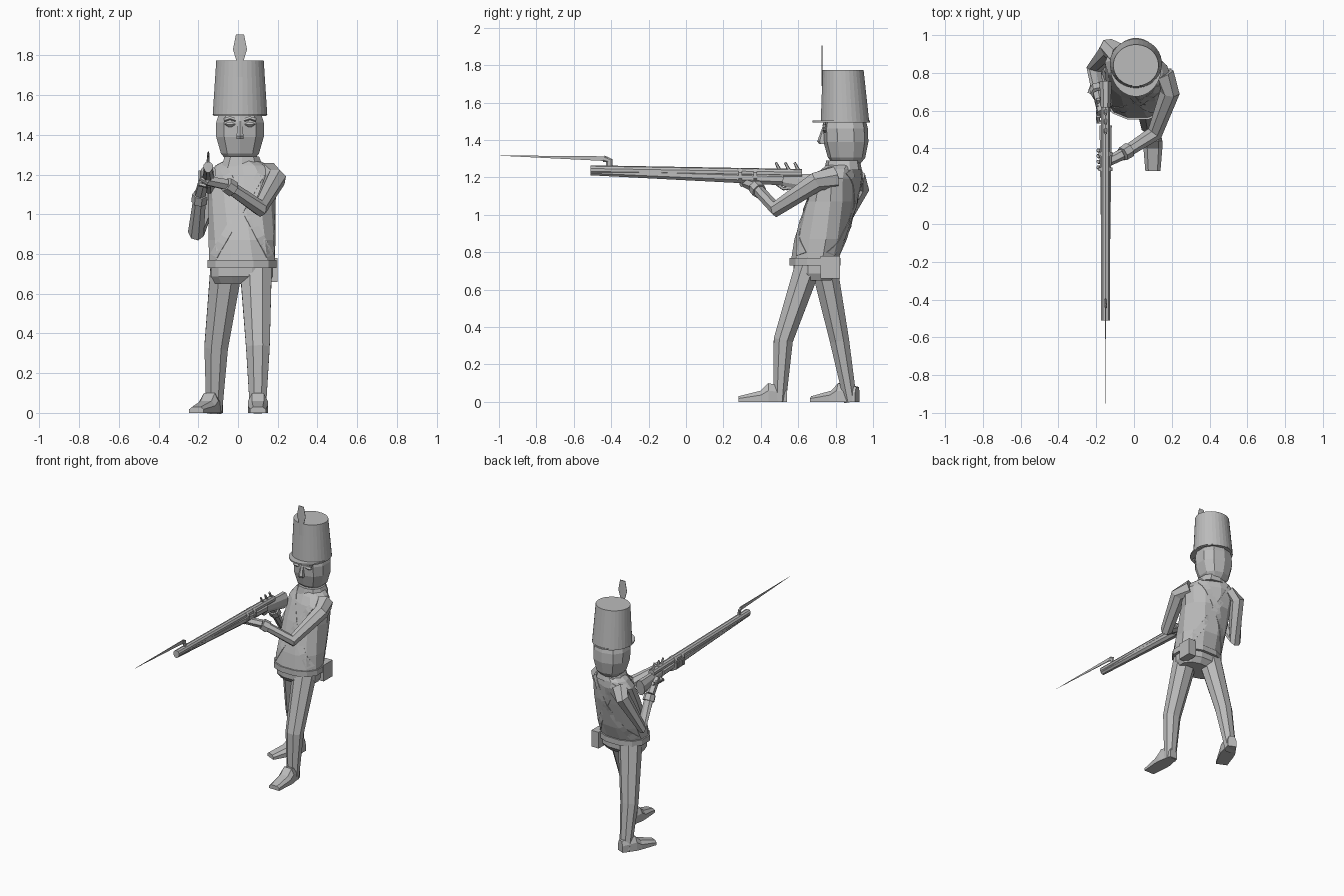
import bpy, bmesh, math
from mathutils import Vector, Matrix
from mathutils.bvhtree import BVHTree

cube = bpy.data.objects.get("Cube")
if cube:
    bpy.data.objects.remove(cube, do_unlink=True)

shade = (.5, .5, .5, 1)
grey = bpy.data.materials.new("plain grey")
grey.use_nodes = True
grey.diffuse_color = shade
grey.node_tree.nodes["Principled BSDF"].inputs["Base Color"].default_value = shade


def finish(name, bm):
    bmesh.ops.recalc_face_normals(bm, faces=bm.faces)
    mesh = bpy.data.meshes.new(name)
    bm.to_mesh(mesh)
    bm.free()
    mesh.materials.append(grey)
    obj = bpy.data.objects.new(name, mesh)
    bpy.context.collection.objects.link(obj)
    return obj


def loft(name, rings):
    """Skin a list of equal rings of points and cap both ends."""
    bm = bmesh.new()
    rows = [[bm.verts.new(point) for point in ring] for ring in rings]
    count = len(rows[0])
    for lower, upper in zip(rows, rows[1:]):
        for i in range(count):
            j = (i + 1) % count
            bm.faces.new((lower[i], lower[j], upper[j], upper[i]))
    bm.faces.new(rows[0])
    bm.faces.new(rows[-1])
    return finish(name, bm)


def body(name, base, top, levels, sides=10, yaw=0, power=.85):
    """Upright shape; levels are (fraction of height, half width, half depth)."""
    rings = []
    for fraction, width, depth in levels:
        centre = Vector(base).lerp(Vector(top), fraction)
        turn = Matrix.Rotation(math.radians(yaw * fraction), 3, 'Z')
        ring = []
        for i in range(sides):
            angle = math.tau * (i + .5) / sides
            c, s = math.cos(angle), math.sin(angle)
            x = math.copysign(abs(c) ** power, c) * width
            y = math.copysign(abs(s) ** power, s) * depth
            ring.append(centre + turn @ Vector((x, y, 0)))
        rings.append(ring)
    return loft(name, rings)


def limb(name, joints, start, end, sides=7, ref=(1, 0, 0), wide=1):
    """Tapered tube through the joints, scaled by wide along ref."""
    last = len(joints) - 1
    rings = []
    for k, joint in enumerate(joints):
        along = (joints[min(k + 1, last)] - joints[max(k - 1, 0)]).normalized()
        v = along.cross(Vector(ref)).normalized()
        u = v.cross(along) * wide
        radius = start + (end - start) * k / last
        angles = [math.tau * (i + .5) / sides for i in range(sides)]
        rings.append([joint + (u * math.cos(a) + v * math.sin(a)) * radius for a in angles])
    return loft(name, rings)


UP = (0, 0, 1)
waist = Vector((.02, .69, .77))
neck = Vector((.02, .84, 1.27))

# Coat, twisted so the left shoulder leads
coat = body("coat", waist, neck, [(0, .17, .13), (.2, .17, .14), (.6, .17, .13),
                                  (.85, .18, .11), (.95, .14, .09), (1, .09, .08)], 12, -28)
hem = waist - Vector((0, 0, .12))
body("coat_skirt", hem, waist, [(0, .14, .09), (.3, .16, .12), (1, .16, .12)], 12)
body("waist_belt", waist - Vector((0, 0, .04)), waist, [(0, .18, .14), (1, .18, .14)], 12)
body("collar", neck - Vector((0, 0, .03)), neck + Vector((0, 0, .02)), [(0, .11, .1), (1, .09, .09)])
body("cartridge_box", (.17, .77, .66), (.17, .77, .78), [(0, .04, .07), (1, .04, .07)], 4)

# Crossed shoulder straps laid over the coat
tree = BVHTree.FromPolygons([v.co for v in coat.data.vertices],
                            [p.vertices[:] for p in coat.data.polygons])


def strap(name, start, end, side, width=.04, steps=14):
    across = (end - start).cross(Vector((0, 1, 0))).normalized() * width / 2
    bm = bmesh.new()
    rows = []
    for k in range(steps + 1):
        middle = start.lerp(end, k / steps)
        row = []
        for point in (middle - across, middle + across):
            hit = tree.ray_cast(point + Vector((0, side, 0)), Vector((0, -side, 0)))[0]
            row.append(hit and bm.verts.new(hit))
        rows.append(row)
    for r, s in zip(rows, rows[1:]):
        if all(r) and all(s):
            bm.faces.new((r[0], r[1], s[1], s[0]))
    solid = finish(name, bm).modifiers.new("thickness", 'SOLIDIFY')
    solid.thickness, solid.offset = .01, 0


for side_name, side in (("front", -1), ("back", 1)):
    for hand_name, hand in (("left", 1), ("right", -1)):
        shoulder = Vector((.03 + hand * .1, .75, 1.23))
        hip = Vector((.02 - hand * .14, .75, .79))
        strap(side_name + "_strap_" + hand_name, shoulder, hip, side)


# Legs and shoes: left forward, right back and turned out
def leg(name, hip, knee, ankle, yaw):
    limb(name + "_leg", [Vector(hip), Vector(knee), Vector(ankle)], .075, .037, 8, wide=1.15)
    place = Matrix.Translation(ankle) @ Matrix.Rotation(math.radians(yaw), 4, 'Z')
    rings = []
    for y, w, h in ((.04, .03, .08), (-.06, .05, .1), (-.1, .05, .06), (-.22, .04, .03)):
        outline = ((-w, 0), (w, 0), (w, h * .6), (w * .6, h), (-w * .6, h), (-w, h * .6))
        rings.append([place @ Vector((x, y, z)) for x, z in outline])
    loft(name + "_shoe", rings)


leg("left", (.09, .65, .72), (.1, .52, .33), (.1, .5, 0), 0)
leg("right", (-.06, .74, .72), (-.11, .82, .33), (-.12, .88, 0), -24)


# Arms with cuffs and hands
def arm(name, shoulder, armpit, elbow, wrist, palm, ref):
    joints = [Vector(p) for p in (shoulder, armpit, elbow, wrist)]
    limb(name + "_arm", joints, .065, .032, 7, ref)
    limb(name + "_cuff", [joints[2].lerp(joints[3], .8), joints[3]], .042, .04, 7, ref)
    limb(name + "_hand", [joints[3], Vector(palm)], .03, .026, 6, ref)


arm("left", (.15, .79, 1.2), (.19, .7, 1.18), (.11, .48, 1.03), (-.06, .37, 1.15), (-.16, .32, 1.17), UP)
arm("right", (-.08, .9, 1.19), (-.13, .93, 1.15), (-.21, .82, .91), (-.19, .69, 1.1),
    (-.17, .59, 1.18), (1, 0, 0))


# Musket built along its own line
def gun(y, z, x=-.15):
    return Vector((x, y, z))


limb("barrel", [gun(-.51, 1.24), gun(.62, 1.22)], .025, .025, 10)
limb("fore_stock", [gun(-.51, 1.23), gun(.52, 1.19)], .02, .035, 8)
limb("butt_stock", [gun(.5, 1.19), gun(.75, 1.16)], .034, .06, 8, wide=.6)
limb("trigger_guard", [gun(.48, 1.17), gun(.52, 1.14), gun(.6, 1.15)], .01, .01, 5)
limb("bayonet_socket", [gun(-.41, 1.24), gun(-.41, 1.29), gun(-.44, 1.3)], .02, .017, 6, wide=.4)
limb("bayonet_blade", [gun(-.42, 1.3), gun(-1, 1.317)], .018, .001, 4, wide=.25)
for y in (.28, .36):
    limb("barrel_band", [gun(y, 1.21), gun(y + .02, 1.21)], .04, .04, 8)
for y in (.48, .53, .58):
    limb("lock_part", [gun(y + .03, 1.22), gun(y, 1.28)], .012, .007, 5)

# Fingers wrapped round the stock
for i in range(4):
    y = .3 + i * .03
    limb("left_finger", [gun(y, 1.16), gun(y, 1.18, -.19), gun(y, 1.22, -.19)], .014, .01, 5, (0, 1, 0))
    y += .24
    limb("right_finger", [gun(y + .03, 1.17, -.19), gun(y, 1.15, -.19), gun(y, 1.14)], .013, .01, 5, UP)

# Head and face
chin = Vector((.01, .86, 1.27))
crown = Vector((.01, .85, 1.51))
body("head", chin, crown, [(0, .07, .07), (.15, .1, .1), (.5, .125, .12), (.8, .125, .12), (1, .11, .11)])
body("nose", (.01, .73, 1.38), (.01, .74, 1.47), [(0, .02, .02), (.15, .02, .03), (1, .01, .01)], 6)
for hand_name, hand in (("left", 1), ("right", -1)):
    x = .01 + hand * .05
    body(hand_name + "_eye", (x, .745, 1.44), (x, .74, 1.465),
         [(0, .01, .005), (.5, .03, .015), (1, .01, .005)], 8)
    limb(hand_name + "_brow", [Vector((x - .03, .74, 1.475)), Vector((x, .74, 1.485)),
                               Vector((x + .03, .74, 1.475))], .01, .01, 5, UP)

# Tall hat with peak and plume
brim = Vector((.01, .85, 1.5))
lid = Vector((.01, .84, 1.775))
body("hat", brim, lid, [(0, .138, .13), (1, .12, .11)], 32, power=1)
body("hat_peak", brim - Vector((0, .02, .005)), brim - Vector((0, .02, -.005)),
     [(0, .135, .155), (1, .135, .155)], 32, power=1)
body("plume", (.01, .727, 1.69), (.01, .727, 1.905),
     [(0, .02, .003), (.4, .02, .003), (.65, .038, .003), (1, .022, .003)], 8)
